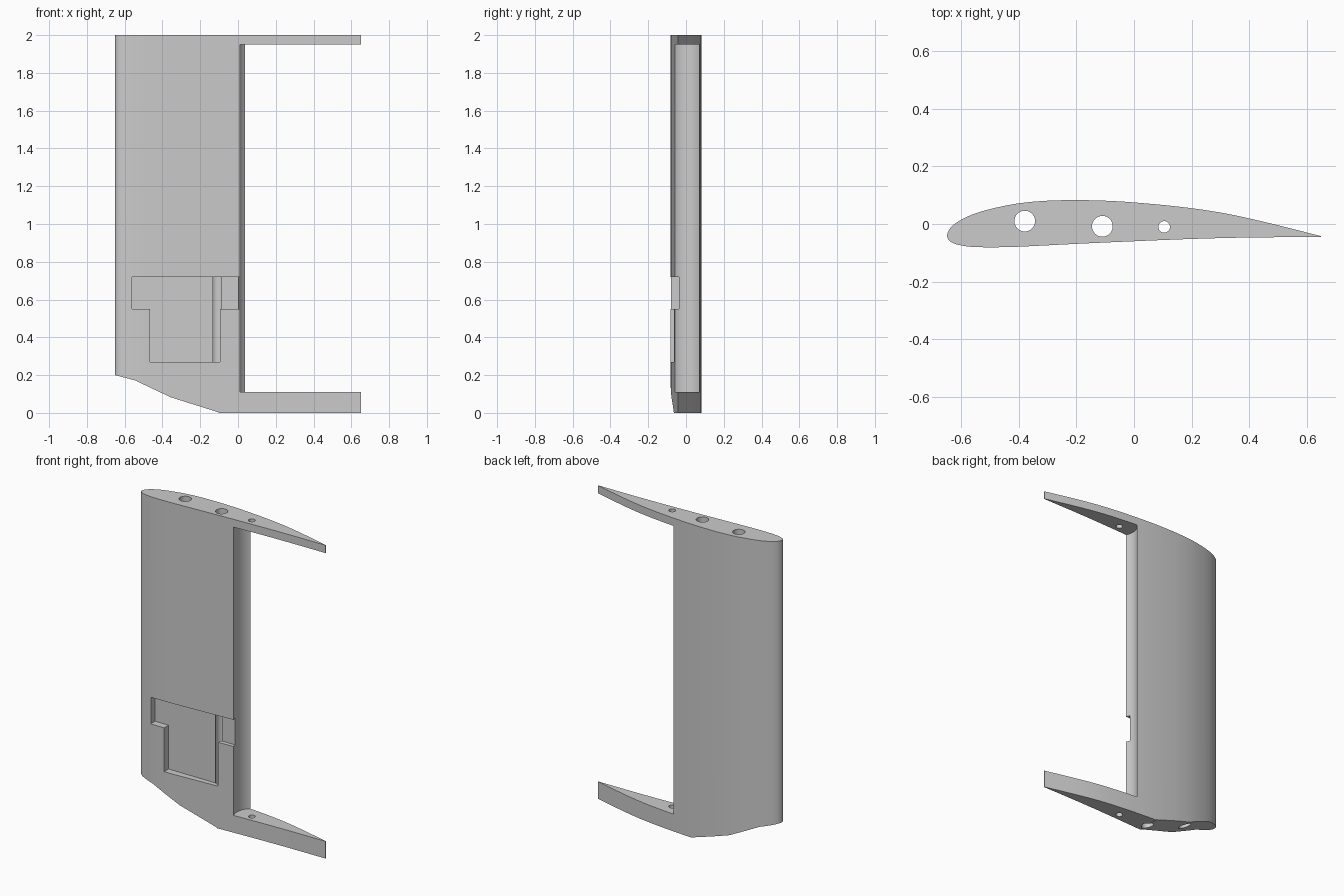
import bpy, bmesh, math
from mathutils import Vector

cube = bpy.data.objects.get("Cube")
if cube:
    bpy.data.objects.remove(cube, do_unlink=True)

grey = bpy.data.materials.new("plain grey")
grey.use_nodes = True
colour = (0.6, 0.6, 0.6, 1)
grey.diffuse_color = colour
grey.node_tree.nodes["Principled BSDF"].inputs["Base Color"].default_value = colour


def prism(name, outline, lo, hi, axis="z"):
    """Extrude an outline: (x, y) along z, or (x, z) along y."""
    def place(p, depth):
        return (p[0], p[1], depth) if axis == "z" else (p[0], depth, p[1])
    bm = bmesh.new()
    face = bm.faces.new([bm.verts.new(place(p, lo)) for p in outline])
    side = bmesh.ops.extrude_face_region(bm, geom=[face])["geom"]
    shift = Vector(place((0, 0), hi - lo))
    bmesh.ops.translate(bm, vec=shift,
                        verts=[v for v in side if isinstance(v, bmesh.types.BMVert)])
    bmesh.ops.recalc_face_normals(bm, faces=bm.faces)
    mesh = bpy.data.meshes.new(name)
    bm.to_mesh(mesh)
    bm.free()
    mesh.materials.append(grey)
    ob = bpy.data.objects.new(name, mesh)
    bpy.context.collection.objects.link(ob)
    return ob


def circle(cx, cy, r, n=48):
    return [(cx + r * math.cos(math.tau * i / n), cy + r * math.sin(math.tau * i / n))
            for i in range(n)]


def spline(points, steps=4):
    """Open smooth curve through the points."""
    pts = [Vector(p) for p in points]
    pts = [2 * pts[0] - pts[1]] + pts + [2 * pts[-1] - pts[-2]]
    out = []
    for a, b, c, d in zip(pts, pts[1:], pts[2:], pts[3:]):
        for i in range(steps):
            t = i / steps
            out.append(0.5 * (2 * b + (c - a) * t + (2 * a - 5 * b + 4 * c - d) * t * t
                              + (3 * b - a - 3 * c + d) * t ** 3))
    return out + [pts[-2]]


# Wing section: trailing edge, over the back, round the nose, along the front
section = spline([
    (0.65, -0.042), (0.45, 0.008), (0.3, 0.04), (0.15, 0.061), (0, 0.075),
    (-0.1, 0.081), (-0.2, 0.083), (-0.3, 0.081), (-0.4, 0.072), (-0.5, 0.052),
    (-0.57, 0.03), (-0.62, 0.003), (-0.643, -0.02), (-0.65, -0.042),
    (-0.642, -0.058), (-0.62, -0.07), (-0.57, -0.079), (-0.5, -0.081),
    (-0.4, -0.079), (-0.2, -0.069), (0, -0.06), (0.2, -0.052), (0.4, -0.047),
    (0.65, -0.045)])
wing = prism("wing_panel", section, 0, 2)

hinge = (0.105, -0.01)
gap = (0.11, 1.95)
cutters = [
    # Flap bay with a hollow round wall centred on the hinge
    prism("bay_round", circle(*hinge, 0.106, 96), *gap),
    prism("bay_open", [(0.105, -0.3), (0.9, -0.3), (0.9, 0.3), (0.105, 0.3)], *gap),
    # Swept lower tip
    prism("tip_cut", [(-0.8, 0.232), (-0.65, 0.2), (-0.545, 0.172), (-0.357, 0.083),
                      (-0.103, 0.003), (-0.09, -0.1), (-0.8, -0.1)], -0.3, 0.3, "y"),
    # Servo pocket with a cable outlet into the bay
    prism("pocket", [(-0.56, 0.72), (-0.56, 0.55), (-0.465, 0.55), (-0.465, 0.27),
                     (-0.095, 0.27), (-0.095, 0.55), (0.06, 0.55), (0.06, 0.72)],
          -0.3, -0.036, "y"),
    # Spar holes and hinge pin hole
    prism("front_spar_hole", circle(-0.38, 0.01, 0.036), -0.2, 2.2),
    prism("rear_spar_hole", circle(-0.11, -0.008, 0.036), -0.2, 2.2),
    prism("hinge_hole", circle(*hinge, 0.02), -0.2, 2.2),
]

bpy.ops.object.select_all(action="DESELECT")
bpy.context.view_layer.objects.active = wing
wing.select_set(True)
for cutter in cutters:
    cutter.hide_render = True
    cut = wing.modifiers.new(cutter.name, "BOOLEAN")
    cut.operation = "DIFFERENCE"
    cut.solver = "EXACT"
    cut.object = cutter
    bpy.ops.object.modifier_apply(modifier=cut.name)
    bpy.data.objects.remove(cutter, do_unlink=True)

bpy.ops.object.shade_smooth_by_angle(angle=math.radians(25))
